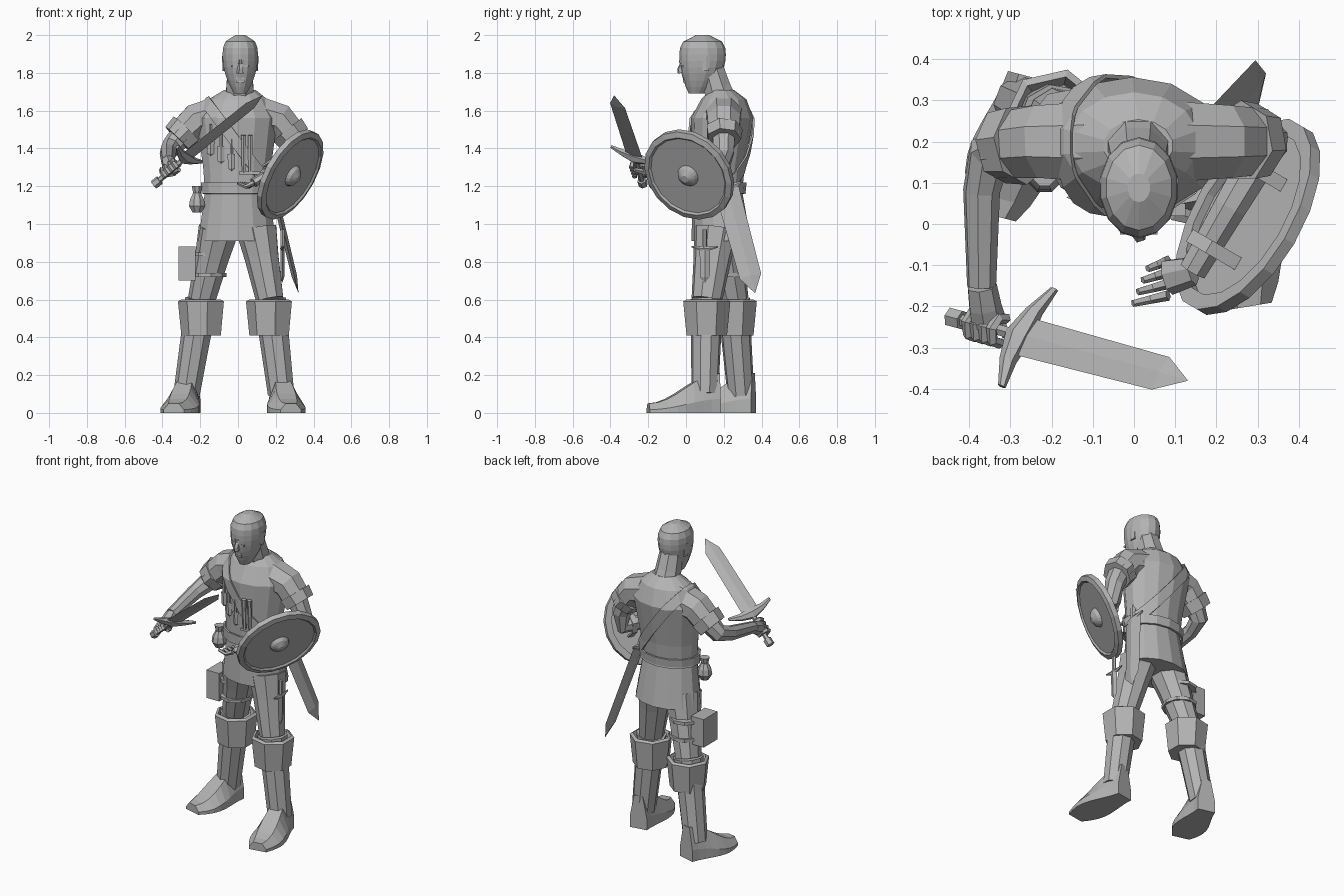
import bpy, bmesh, math
from mathutils import Vector

if "Cube" in bpy.data.objects:
    bpy.data.objects.remove(bpy.data.objects["Cube"], do_unlink=True)

shade = 0.45
grey = bpy.data.materials.new("plain grey")
grey.use_nodes = True
grey.diffuse_color = (shade, shade, shade, 1)
grey.node_tree.nodes["Principled BSDF"].inputs["Base Color"].default_value = grey.diffuse_color


def at(x, y, z):
    return Vector((x, y, z))


X, Y, Z = at(1, 0, 0), at(0, 1, 0), at(0, 0, 1)


def finish(name, bm):
    bmesh.ops.recalc_face_normals(bm, faces=bm.faces)
    mesh = bpy.data.meshes.new(name)
    bm.to_mesh(mesh)
    bm.free()
    mesh.materials.append(grey)
    part = bpy.data.objects.new(name, mesh)
    bpy.context.collection.objects.link(part)
    return part


def ring(centre, across, along, width, depth, sides, turn=0.5):
    angles = [math.tau * (i + turn) / sides for i in range(sides)]
    return [centre + across * width * math.cos(a) + along * depth * math.sin(a) for a in angles]


def skin(rings):
    """Bridge equal rings and cap both ends."""
    bm = bmesh.new()
    rows = [[bm.verts.new(point) for point in points] for points in rings]
    sides = len(rows[0])
    for low, high in zip(rows, rows[1:]):
        for i in range(sides):
            j = (i + 1) % sides
            bm.faces.new((low[i], low[j], high[j], high[i]))
    bm.faces.new(rows[0])
    bm.faces.new(rows[-1])
    return bm


def stack(rows, sides, squash=1.0, grow=0.0):
    """Level oval rings, each a centre and a half width."""
    return skin([ring(centre, X, Y, width + grow, width * squash + grow, sides) for centre, width in rows])


def tube(name, points, start, end=None, sides=8, flat=1.0, ref=Z):
    """Limb along points, tapering from start radius to end radius."""
    end = start if end is None else end
    last = len(points) - 1
    rings, across = [], None
    for i, point in enumerate(points):
        way = (points[min(i + 1, last)] - points[max(i - 1, 0)]).normalized()
        if across is None:
            across = way.cross(ref if abs(way.dot(ref)) < 0.9 else Y)
        across = (across - way * across.dot(way)).normalized()
        radius = start + (end - start) * i / last
        rings.append(ring(point, across, way.cross(across), radius, radius * flat, sides))
    return finish(name, skin(rings))


def box(name, centre, width, depth, height):
    corner = math.sqrt(0.5)
    ends = (centre - Z * height / 2, centre + Z * height / 2)
    return finish(name, skin([ring(end, X, Y, width * corner, depth * corner, 4) for end in ends]))


def blade(name, base, tip, across, width, thick=0.2):
    """Diamond section blade; returns its length, width and thickness directions."""
    way = (tip - base).normalized()
    normal = way.cross(across).normalized()
    edge = normal.cross(way)
    shoulder = base.lerp(tip, 0.84)
    steps = ((base, width), (shoulder, width * 0.9), (tip, width / 50))
    finish(name, skin([ring(point, edge, normal, size, size * thick, 4, 0) for point, size in steps]))
    return way, edge, normal


def crossguard(name, centre, edge, way, reach, radius, bend):
    """Bar swept towards the blade, thick in the middle and thin at the ends."""
    rings = []
    for k in (-1, -0.5, 0, 0.5, 1):
        size = radius * (1 - 0.7 * abs(k))
        point = centre + edge * reach * k + way * bend * k ** 2
        rings.append(ring(point, way, way.cross(edge), size, size * 0.8, 6))
    finish(name, skin(rings))


# Tunic: narrow waist, flared hem and chest, closing to a collar
def tunic_ring(height):
    spread = abs(height - 1.2) / 0.3
    return at(-0.005, 0.165 + 0.022 * spread, height), 0.17 + 0.042 * spread


tunic = [tunic_ring(0.91 + 0.13 * i) for i in range(6)]
tunic += [(at(0, 0.2, 1.66), 0.16), (at(0.01, 0.19, 1.71), 0.085)]
tunic_depth = 0.75
finish("tunic", stack(tunic, 14, tunic_depth))


def tunic_band(name, centre, normal, half):
    """Slice of a slightly larger tunic."""
    bm = stack(tunic, 14, tunic_depth, 0.008)
    normal = normal.normalized()
    for side in (-normal, normal):
        bmesh.ops.bisect_plane(bm, geom=bm.verts[:] + bm.edges[:] + bm.faces[:], clear_outer=True,
                               plane_co=centre + side * half, plane_no=side)
    thickness = finish(name, bm).modifiers.new("thickness", "SOLIDIFY")
    thickness.thickness, thickness.offset = 0.01, 1


tunic_band("belt", at(0, 0, 1.19), Z, 0.03)
tunic_band("shoulder_strap", at(0, 0, 1.42), X * 0.8 + Z * 0.6, 0.03)


# Head: rounded skull over a tapering jaw
def head_ring(t):
    jaw = max(0, 0.65 - t) / 0.65
    crown = max(0, t - 0.65) / 0.36
    width = 0.096 * (1 - 0.65 * jaw ** 2) * math.sqrt(1 - crown ** 3)
    return at(0.012, 0.088 - 0.03 * jaw ** 2, 1.69 + 0.31 * t), width


finish("head", stack([head_ring(i / 9) for i in range(10)], 14, 1.28))
tube("neck", [at(0.01, 0.2, 1.63), at(0.01, 0.165, 1.72), at(0.01, 0.135, 1.82)], 0.085, 0.07)
face = at(0.012, -0.015, 1.8)
tube("nose", [face + Z * 0.06, face - Y * 0.015 + Z * 0.02, face - Y * 0.01], 0.012, 0.02, sides=5)
for side in (-X, X):
    tube("brow", [face - Y * 0.01 + Z * 0.06, face + side * 0.055 + Y * 0.02 + Z * 0.06], 0.015, 0.01, sides=6)
    box("eye", face + side * 0.033 + Z * 0.035, 0.025, 0.02, 0.01)
    ear = face + side * 0.084 + Y * 0.12 + Z * 0.01
    tube("ear", [ear, ear + Z * 0.04, ear + Z * 0.08], 0.02, 0.025, sides=6, flat=0.5, ref=X)
for drop in (0.03, 0.045):
    box("lip", face - Z * drop + Y * 0.01, 0.045, 0.02, 0.01)


# Legs, boots, cuffs and feet
def leg(side, hip, knee, ankle, toe):
    tube(side + "_thigh", [hip, hip.lerp(knee, 0.4), knee], 0.11, 0.075, 9, 1.1)
    tube(side + "_boot_shaft", [knee, knee.lerp(ankle, 0.4), ankle], 0.09, 0.072, 9)
    cuff = [(knee + Z * rise, width) for rise, width in ((-0.19, 0.11), (-0.01, 0.128), (0, 0.11), (-0.05, 0.09))]
    finish(side + "_boot_cuff", stack(cuff, 7))
    ground = ankle - Z * ankle.z
    heel = ground + (ground - toe) * 0.25
    wide = (toe - heel).cross(Z).normalized()
    outline = ((-1, 0), (1, 0), (1, 0.35), (0.5, 1), (-0.5, 1), (-1, 0.35))
    rings = []
    for i in range(9):
        t = i / 8
        half = 0.055 + 0.045 * math.sin(math.pi * t ** 1.5)
        top = 0.05 + 0.16 * math.cos(math.pi * t / 2) ** 2
        rings.append([heel.lerp(toe, t) + wide * half * a + Z * top * b for a, b in outline])
    finish(side + "_foot", skin(rings))


leg("left", at(0.1, 0.16, 0.97), at(0.17, 0.11, 0.6), at(0.23, 0.1, 0.1), at(0.28, -0.2, 0))
leg("right", at(-0.1, 0.18, 0.97), at(-0.19, 0.25, 0.6), at(-0.27, 0.29, 0.1), at(-0.34, 0.02, 0))


# Sleeves with a turned band
def sleeve(side, sign, cuff):
    shoulder = at(0.22 * sign, 0.2, 1.55)
    tube(side + "_sleeve", [at(0.1 * sign, 0.2, 1.58), shoulder, cuff], 0.105, 0.085)
    tube(side + "_sleeve_band", [shoulder.lerp(cuff, 0.5), cuff], 0.1, 0.092, 7)
    return shoulder.lerp(cuff, 0.7)


# Sword arm
start = sleeve("right", -1, at(-0.32, 0.19, 1.45))
wrist = at(-0.37, -0.15, 1.33)
tube("right_arm", [start, at(-0.35, 0.17, 1.41), at(-0.37, 0.08, 1.38), wrist], 0.065, 0.036)

# Raised sword
hilt, pommel = at(-0.28, -0.27, 1.35), at(-0.43, -0.23, 1.22)
way, edge, normal = blade("sword_blade", hilt, at(0.13, -0.38, 1.68), at(0.12, 0.23, -0.08), 0.052)
crossguard("sword_guard", hilt, edge, way, 0.14, 0.036, 0.03)
tube("sword_grip", [hilt, pommel], 0.015, sides=6)
tube("sword_pommel", [pommel - way * 0.02, pommel + way * 0.02], 0.025, sides=6)
palm = hilt.lerp(pommel, 0.5)
tube("right_palm", [wrist, wrist.lerp(palm, 0.5), palm + Y * 0.015], 0.037, 0.045, 7)
for i in range(4):
    knuckle = palm + way * (i - 1.5) * 0.026
    curl = [knuckle + (edge * math.cos(a) + normal * math.sin(a)) * 0.034 for a in range(5)]
    tube("right_finger", curl, 0.014, sides=5)
tube("right_thumb", [palm + edge * 0.04, palm + way * 0.04 - normal * 0.03], 0.016, 0.011, 5)

# Round shield, tilted towards its bearer's left and down
facing = at(0.77, -0.45, -0.45).normalized()
level = Z.cross(facing).normalized()
rise = facing.cross(level)
middle = at(0.28, 0.015, 1.26)
dish = [(0.22, 0), (0.22, -0.02), (0.26, -0.02), (0.26, 0.01), (0.23, 0.02), (0.22, 0.01)]
boss = [(0.06, 0.01), (0.05, 0.03), (0.02, 0.05)]
finish("shield", skin([ring(middle + facing * out, level, rise, r, r, 18) for r, out in dish + boss]))
for shift in (-0.11, 0.11):
    root = middle + level * shift
    arch = [root + rise * 0.07 * math.cos(a) - facing * 0.11 * math.sin(a) for a in (0, 0.8, 1.6, 2.4, math.pi)]
    tube("shield_strap", arch, 0.008, sides=4, flat=3, ref=level)

# Shield arm
start = sleeve("left", 1, at(0.3, 0.2, 1.45))
forearm = middle - facing * 0.06
wrist = forearm - level * 0.18 - Z * 0.03
tube("left_arm", [start, at(0.32, 0.2, 1.38), forearm + level * 0.17, forearm, wrist], 0.065, 0.036)
knuckles = wrist + at(-0.06, -0.015, -0.04)
tube("left_palm", [wrist, knuckles], 0.036, 0.045, 7, 0.6)
for i in range(4):
    finger = knuckles + Y * (0.04 - 0.028 * i)
    tip = finger - X * (0.05 + 0.012 * i) - Y * 0.02
    tube("left_finger", [finger, finger.lerp(tip, 0.5) - Z * 0.02, tip], 0.014, 0.009, 5)


# Knives and daggers on the chest
def chest(x, height):
    centre, width = tunic_ring(height)
    return at(x, centre.y - tunic_depth * math.sqrt(width ** 2 - x ** 2) - 0.01, height)


for i in range(3):
    knife = chest(0.055 * i - 0.145, 1.45 - 0.04 * i)
    blade("throwing_knife", knife, knife - Z * 0.09, X, 0.02, 0.4)
    tube("throwing_knife_grip", [knife, knife + Z * 0.08], 0.01, sides=6)
for x in (0.03, 0.065):
    dagger = chest(x, 1.27)
    tube("chest_dagger_grip", [dagger, dagger + Z * 0.2 - Y * 0.01], 0.011, 0.015, 6)
box("chest_dagger_guard", dagger, 0.12, 0.03, 0.015)

# Sheathed sword at the left hip
mouth = at(0.185, 0.215, 1.19)
way, edge, normal = blade("scabbard", mouth, at(0.32, 0.365, 0.635), Y, 0.065, 0.25)
crossguard("hip_sword_guard", mouth, edge, way, 0.08, 0.025, -0.01)
tube("hip_sword_grip", [mouth, mouth - way * 0.15], 0.016, 0.022, 6)

# Sack, thigh case, thigh bands and thigh knife
sack = at(-0.217, 0.12, 1.06)
bulge = [(sack + Z * 0.035 * i, width) for i, width in enumerate((0.025, 0.046, 0.04, 0.022, 0.03))]
finish("belt_sack", stack(bulge, 8))
box("thigh_case", at(-0.27, 0.2, 0.79), 0.09, 0.14, 0.18)
for height in (0.72, 0.83):
    strap = at(-0.16, 0.22, height)
    tube("thigh_band", [strap, strap + Z * 0.02], 0.1, sides=9, flat=1.1)
knife = at(0.235, 0.1, 0.87)
blade("thigh_knife_blade", knife, knife - Z * 0.18, Y, 0.028, 0.4)
crossguard("thigh_knife_guard", knife, Y, -Z, 0.07, 0.016, -0.01)
tube("thigh_knife_grip", [knife, knife + Z * 0.1], 0.012, sides=6)
